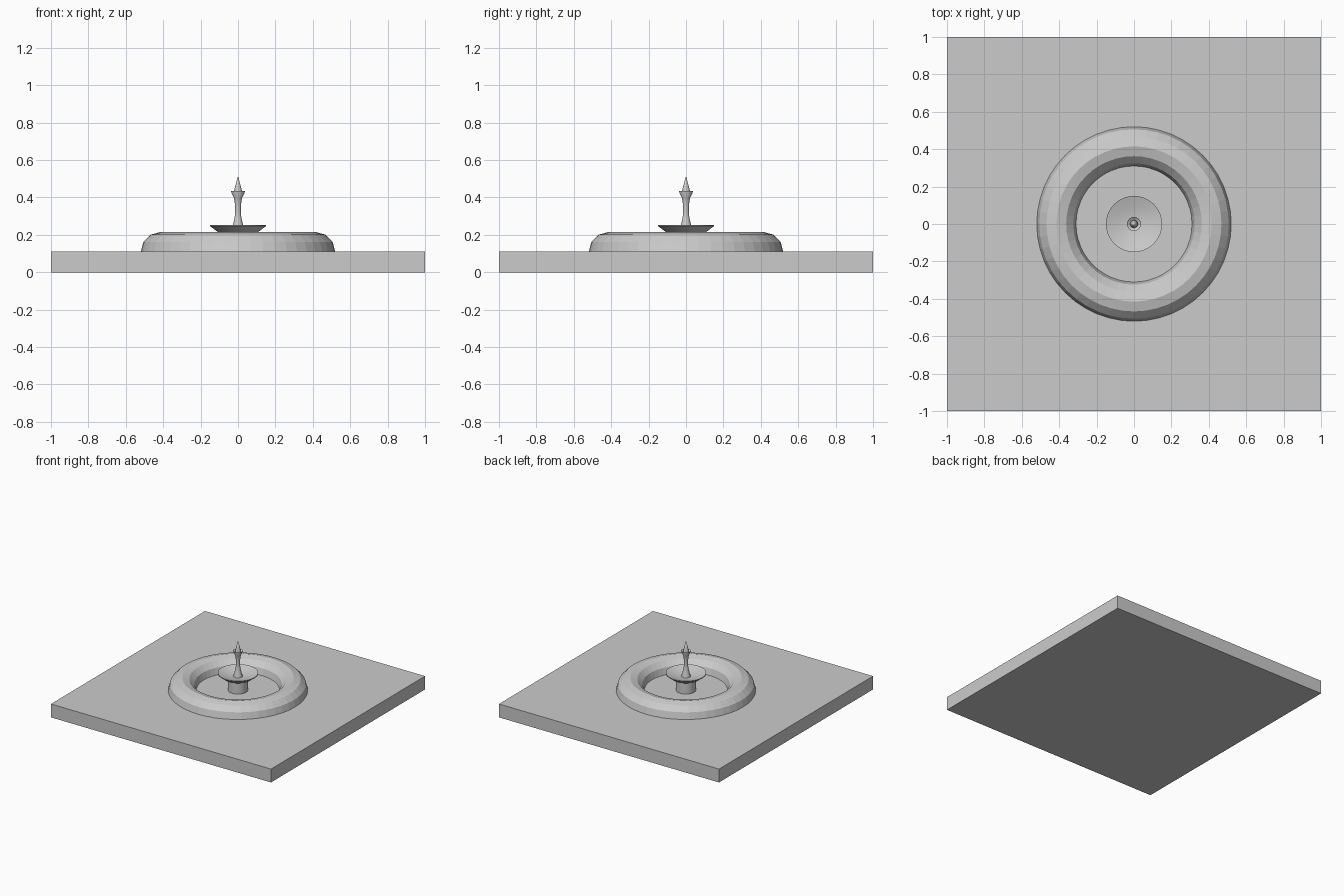
import bpy
import math

old = bpy.data.objects.get("Cube")
if old:
    bpy.data.objects.remove(old, do_unlink=True)

GROUND = 0.11

stone = bpy.data.materials.new("light grey stone")
stone.use_nodes = True
colour = (0.6, 0.6, 0.6, 1)
stone.diffuse_color = colour
stone.node_tree.nodes["Principled BSDF"].inputs["Base Color"].default_value = colour


def lathe(name, profile, steps=48, smooth=None):
    """Revolve a (radius, height) profile around z; zero radii become poles."""
    verts, rings, faces = [], [], []
    for r, z in profile:
        count = steps if r > 0 else 1
        start = len(verts)
        for i in range(count):
            a = math.tau * i / steps
            verts.append((r * math.cos(a), r * math.sin(a), z))
        rings.append([start + i % count for i in range(steps)])
    for low, high in zip(rings, rings[1:]):
        for i in range(steps):
            j = (i + 1) % steps
            corners = dict.fromkeys((low[i], low[j], high[j], high[i]))
            faces.append(tuple(corners))
    mesh = bpy.data.meshes.new(name)
    mesh.from_pydata(verts, [], faces)
    mesh.materials.append(stone)
    obj = bpy.data.objects.new(name, mesh)
    bpy.context.collection.objects.link(obj)
    if smooth:
        bpy.ops.object.select_all(action="DESELECT")
        obj.select_set(True)
        bpy.context.view_layer.objects.active = obj
        bpy.ops.object.shade_smooth_by_angle(angle=math.radians(smooth))
    return obj


# Square ground slab
bpy.ops.mesh.primitive_cube_add(size=1, location=(0, 0, GROUND / 2))
slab = bpy.context.object
slab.name = "ground_slab"
slab.scale = (2, 2, GROUND)
slab.data.materials.append(stone)

# Faceted basin rim, half sunk into the slab
bpy.ops.mesh.primitive_torus_add(
    major_segments=48, minor_segments=12,
    major_radius=0.415, minor_radius=0.105, location=(0, 0, GROUND))
rim = bpy.context.object
rim.name = "basin_rim"
rim.data.materials.append(stone)

# Pedestal under the dish
lathe("pedestal", [(0, GROUND), (0.073, GROUND), (0.073, 0.205), (0, 0.205)],
      smooth=30)

# Shallow dish with a hollow top
lathe("dish", [(0, 0.2), (0.073, 0.2), (0.108, 0.215), (0.15, 0.247),
               (0.15, 0.253), (0.1, 0.237), (0.05, 0.226), (0, 0.222)],
      smooth=30)

# Waisted spindle flaring into a small cup
lathe("spindle", [(0, 0.218), (0.036, 0.218), (0.028, 0.25), (0.019, 0.285),
                  (0.015, 0.32), (0.016, 0.36), (0.021, 0.395),
                  (0.037, 0.43), (0.037, 0.434), (0.02, 0.42), (0, 0.418)],
      steps=24, smooth=40)

# Pointed finial
lathe("finial", [(0, 0.418), (0.021, 0.418), (0.02, 0.44), (0.012, 0.47),
                 (0, 0.515)], steps=24, smooth=40)
